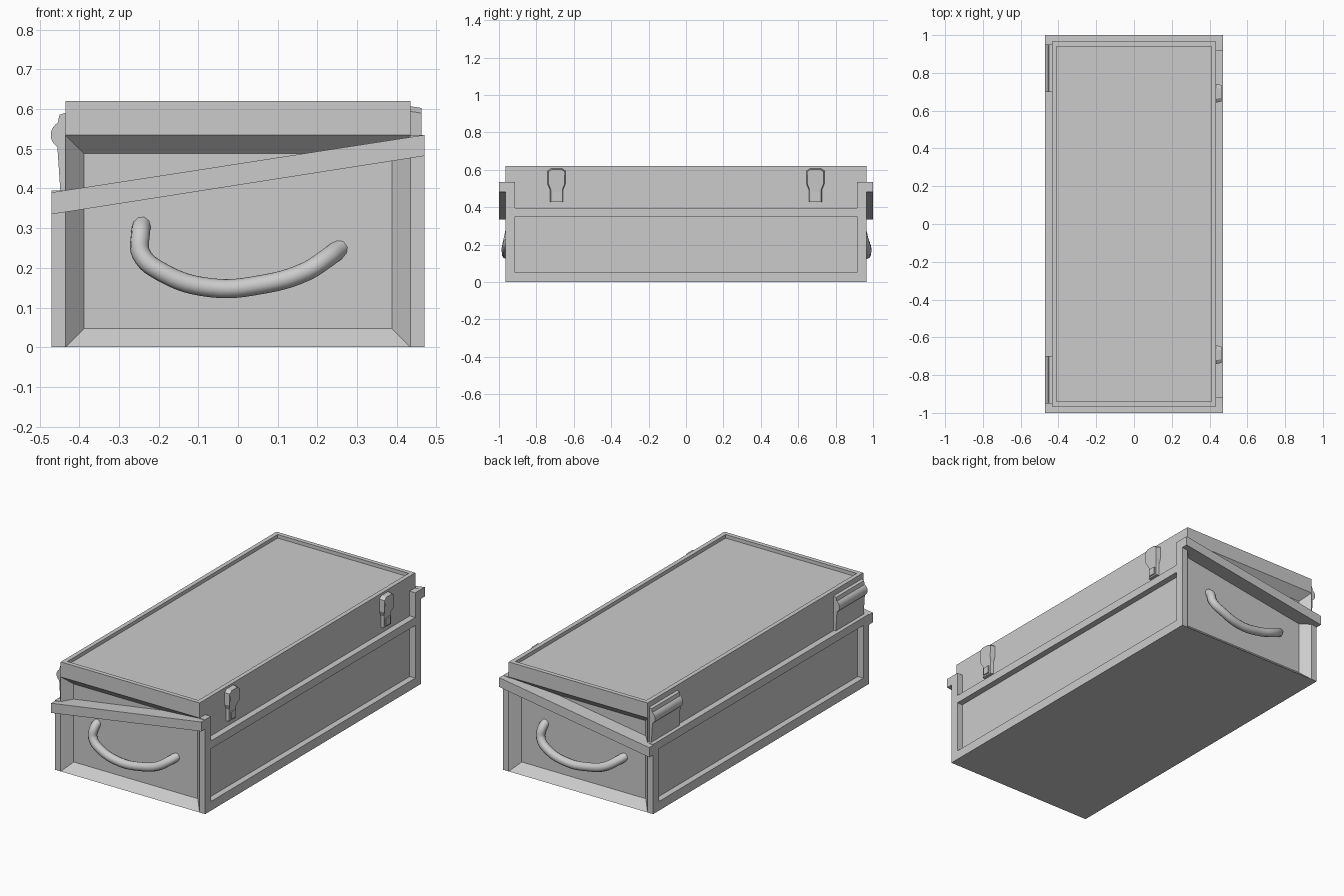
import bpy, bmesh, math
from mathutils import Vector

if "Cube" in bpy.data.objects:
    bpy.data.objects.remove(bpy.data.objects["Cube"])


def finish(name, bm, smooth=False):
    bmesh.ops.recalc_face_normals(bm, faces=bm.faces[:])
    me = bpy.data.meshes.new(name)
    bm.to_mesh(me)
    bm.free()
    ob = bpy.data.objects.new(name, me)
    bpy.context.collection.objects.link(ob)
    if smooth:
        bpy.ops.object.select_all(action='DESELECT')
        ob.select_set(True)
        bpy.context.view_layer.objects.active = ob
        bpy.ops.object.shade_smooth_by_angle(angle=math.radians(35))
    return ob


def box_bm(lo, hi):
    bm = bmesh.new()
    bmesh.ops.create_cube(bm, size=1)
    for v in bm.verts:
        v.co = Vector([(a + b) / 2 + c * (b - a) for a, b, c in zip(lo, hi, v.co)])
    bm.normal_update()
    return bm


def prism(name, pts, vec, smooth=False):
    """Extrude a closed outline along a vector."""
    bm = bmesh.new()
    face = bm.faces.new([bm.verts.new(p) for p in pts])
    new = bmesh.ops.extrude_face_region(bm, geom=[face])['geom']
    bmesh.ops.translate(bm, vec=vec, verts=[g for g in new if isinstance(g, bmesh.types.BMVert)])
    # extrude_face_region removes the source face from a lone sheet only sometimes: close any gap
    bmesh.ops.holes_fill(bm, edges=[e for e in bm.edges if e.is_boundary], sides=0)
    return finish(name, bm, smooth)


# box shell: recessed ends, lid band above, sunken top
bm = box_bm((-.435, -.965, 0), (.435, .965, .535))
ends = [f for f in bm.faces if abs(f.normal.y) > .9]
bmesh.ops.inset_individual(bm, faces=ends, thickness=.066, depth=-.05)
top = [f for f in bm.faces if f.normal.z > .9 and f.calc_center_median().z > .53]
for dz in (.085, -.02):
    if dz < 0:
        bmesh.ops.inset_individual(bm, faces=top, thickness=.035, depth=0)
    top = bmesh.ops.extrude_discrete_faces(bm, faces=top)['faces']
    bmesh.ops.translate(bm, vec=(0, 0, dz), verts=top[0].verts[:])
    bm.normal_update()
finish("box_shell", bm)

# framed side plates
for s, side in ((1, "right"), (-1, "left")):
    bm = bmesh.new()
    rings = []
    for w, z0, z1 in ((.965, 0, .395), (.915, .052, .35)):
        rings.append([bm.verts.new((s * .435, y, z))
                      for y, z in ((-w, z0), (w, z0), (w, z1), (-w, z1))])
    faces = []
    for i in range(4):
        j = (i + 1) % 4
        faces.append(bm.faces.new((rings[0][i], rings[0][j], rings[1][j], rings[1][i])))
    new = bmesh.ops.extrude_face_region(bm, geom=faces)['geom']
    bmesh.ops.translate(bm, vec=(s * .035, 0, 0),
                        verts=[g for g in new if isinstance(g, bmesh.types.BMVert)])
    finish(side + "_frame", bm)

# rope handle: smooth tube rising out of the end panel
def handle(name, s, out):
    path = [(-.242, .90, .31), (-.246, .935, .285), (-.244, .95, .235), (-.19, out, .188),
            (-.07, out, .15), (.06, out, .158), (.17, out, .19), (.225, .94, .225),
            (.258, .90, .25)]
    cu = bpy.data.curves.new(name, 'CURVE')
    cu.dimensions = '3D'
    cu.bevel_depth = .024
    cu.bevel_resolution = 3
    cu.resolution_u = 6
    cu.use_fill_caps = True
    sp = cu.splines.new('BEZIER')
    sp.bezier_points.add(len(path) - 1)
    for bp, (x, y, z) in zip(sp.bezier_points, path):
        bp.co = (-s * x, s * y, z)
        bp.handle_left_type = bp.handle_right_type = 'AUTO'
    ob = bpy.data.objects.new(name, cu)
    bpy.context.collection.objects.link(ob)


for s, end in ((-1, "front"), (1, "back")):
    # sloping rim across the end, and the post that carries it on the latch side
    prism(end + "_sloping_rim",
          [(x, s * .915, z) for x, z in ((-.47, .335), (.47, .482), (.47, .535), (-.47, .39))],
          (0, s * .085, 0))
    finish(end + "_corner_post",
           box_bm((.435, min(s * .915, s * .965), .395), (.47, max(s * .915, s * .965), .535)))

    handle(end + "_handle", s, .96 if s < 0 else .965)

    # hinge: leaf plates around a round knuckle
    arc = [(-.437 + .035 * math.cos(a), .535 + .035 * math.sin(a))
           for a in (math.radians(240 - 120 * i / 10) for i in range(11))]
    prof = [(-.43, .395), (-.448, .395), (-.455, .5)] + arc + [(-.45, .586), (-.43, .592)]
    prism(end + "_hinge", [(x, s * .7, z) for x, z in prof], (0, s * .25, 0), True)

    # latch: domed plate tapering to a neck with a small catch
    half = [(.03, .608), (.05, .595), (.049, .525), (.037, .495), (.037, .428)]
    outline = half + [(-y, z) for y, z in reversed(half)]
    latch = prism(end + "_latch", [(.43, s * .692 + y, z) for y, z in outline], (.033, 0, 0))
    for v in latch.data.vertices:
        if v.co.x > .45:
            v.co.x -= .012 if v.co.z < .5 else 0
            v.co.y += .006 * (1 if v.co.y < s * .692 else -1)
            v.co.z -= .005 if v.co.z > .58 else 0
    finish(end + "_latch_catch",
           box_bm((.44, s * .692 - .02, .437), (.458, s * .692 + .02, .478)))
